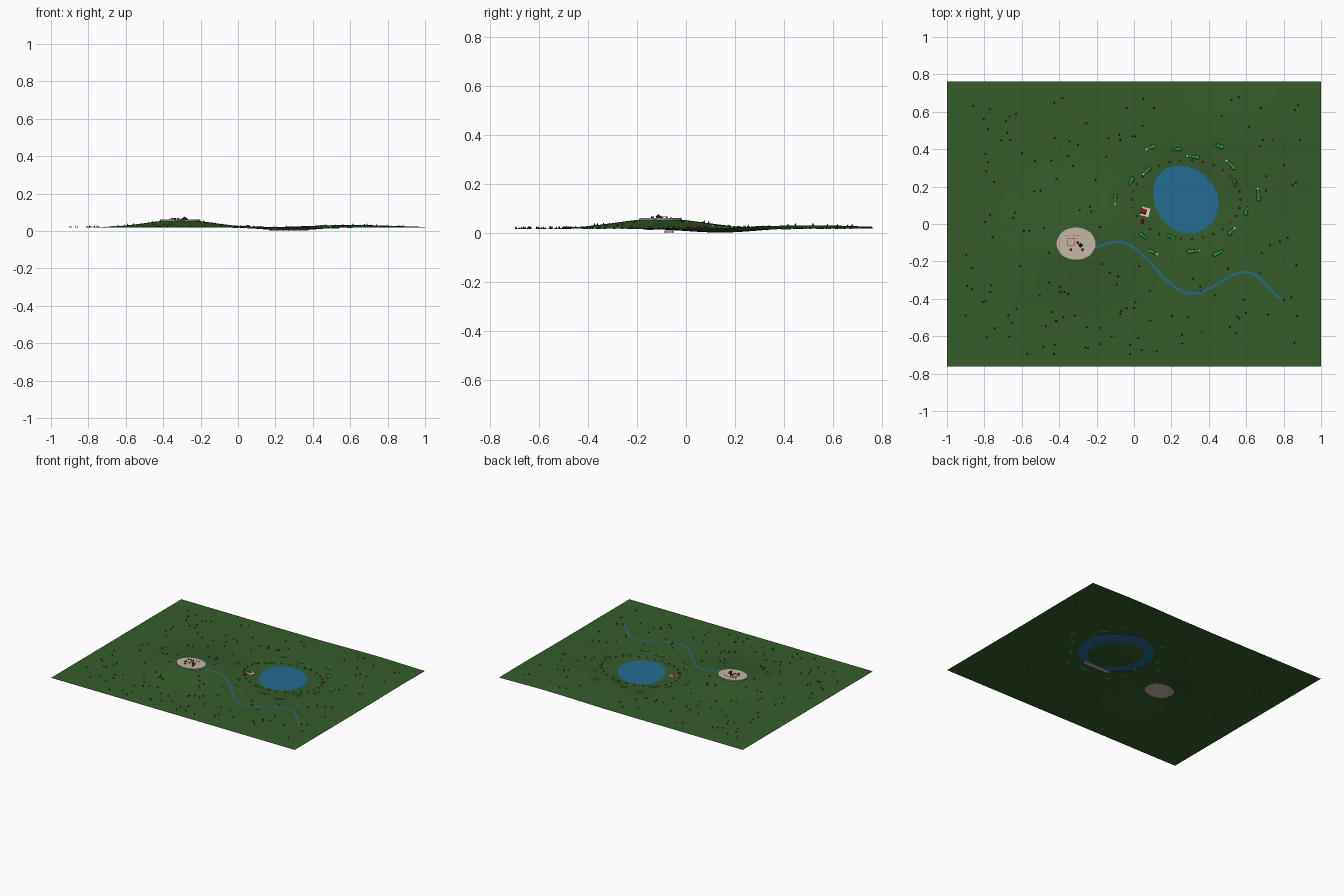
import bpy, bmesh, math, random
from mathutils import Matrix, Vector

cube = bpy.data.objects.get("Cube")
if cube:
    bpy.data.objects.remove(cube, do_unlink=True)
rng = random.Random(7)


def material(name, r, g, b):
    m = bpy.data.materials.new(name)
    m.use_nodes = True
    m.diffuse_color = (r, g, b, 1)
    m.node_tree.nodes["Principled BSDF"].inputs["Base Color"].default_value = (r, g, b, 1)
    return m


GRASS = material("grass green", .036, .107, .024)
WATER = material("water blue", .018, .15, .29)
STONE = material("pale stone", .55, .47, .37)
PINE = material("dark pine", .01, .035, .012)
LEAF = material("bright leaf", .03, .30, .05)
RED = material("red lacquer", .42, .02, .025)
WHITE = material("white plaster", .75, .72, .66)
WOOD = material("dark wood", .07, .035, .025)

POND = Vector((.29, .155))
HILL = Vector((-.31, -.105))
RING = Vector((.28, .13))


def bump(x, y, centre, size):
    return math.exp(-((x - centre[0]) ** 2 + (y - centre[1]) ** 2) / (2 * size * size))


def ground(x, y):
    z = .018 + .041 * bump(x, y, HILL, .18) + .014 * bump(x, y, (.6, .5), .24)
    return z - .018 * bump(x, y, POND, .15)


def finish(name, bm, mat, smooth=False):
    me = bpy.data.meshes.new(name)
    bm.to_mesh(me)
    bm.free()
    me.materials.append(mat)
    ob = bpy.data.objects.new(name, me)
    bpy.context.collection.objects.link(ob)
    for p in me.polygons:
        p.use_smooth = smooth
    return ob


def place(x, y, z, sx, sy, sz, turn=0):
    return (Matrix.Translation((x, y, z)) @ Matrix.Rotation(turn, 4, 'Z')
            @ Matrix.Diagonal((sx, sy, sz, 1)))


# Boxes and cones rest on the height given
def box(bm, x, y, z, sx, sy, sz, turn=0):
    bmesh.ops.create_cube(bm, size=1, matrix=place(x, y, z + sz / 2, sx, sy, sz, turn))


def cone(bm, x, y, z, r, h, sides=6, top=0, ry=None, turn=0):
    bmesh.ops.create_cone(bm, cap_ends=True, segments=sides, radius1=1, radius2=top, depth=1,
                          matrix=place(x, y, z + h / 2, r, ry or r, h, turn))


# Rolling ground with a hill and a hollow
bm = bmesh.new()
bmesh.ops.create_grid(bm, x_segments=100, y_segments=76, size=1)
for v in bm.verts:
    v.co.y *= .763
    v.co.z = ground(v.co.x, v.co.y)
finish("ground", bm, GRASS, True)

# Pond surface, tucked into the hollow
bm = bmesh.new()
bmesh.ops.create_circle(bm, cap_ends=True, segments=48, radius=.26,
                        matrix=Matrix.Translation((POND.x, POND.y, .0115)))
finish("pond_water", bm, WATER)

# Stream: smooth swings between bends, laid over the ground
bends = [(-.32, -.16), (-.09, -.095), (.31, -.372), (.6, -.257), (.84, -.42)]
path = []
for (x0, y0), (x1, y1) in zip(bends, bends[1:]):
    for i in range(16):
        t = i / 16
        x = x0 + (x1 - x0) * t
        if -.21 < x < .8:
            path.append(Vector((x, y0 + (y1 - y0) * (1 - math.cos(math.pi * t)) / 2)))
bm = bmesh.new()
last = None
for i, p in enumerate(path):
    d = (path[min(i + 1, len(path) - 1)] - path[max(i - 1, 0)]).normalized()
    side = Vector((-d.y, d.x)) * .006
    row = [bm.verts.new((q.x, q.y, ground(q.x, q.y) + .0025)) for q in (p + side, p - side)]
    if last:
        bm.faces.new((last[0], last[1], row[1], row[0]))
    last = row
finish("stream", bm, WATER)

# Stone terrace on the hilltop
bm = bmesh.new()
cone(bm, HILL.x, HILL.y, .053, .107, .008, 40, 1, .086)
finish("terrace", bm, STONE)
TOP = .061

# Red gate frame on the terrace
bm = bmesh.new()
gx, gy, half = -.335, -.097, .019
for s in (-1, 1):
    for t in (-1, 1):
        box(bm, gx + s * half, gy + t * half, TOP, .005, .005, .007, .3)
    box(bm, gx + s * half, gy, TOP + .005, .002, .03, .002)
    box(bm, gx, gy + s * half, TOP + .005, .03, .002, .002)
finish("gate_frame", bm, RED)

# Dark shrine, stools and a row of posts on the terrace
bm = bmesh.new()
box(bm, -.285, -.113, TOP, .02, .014, .007, .3)
cone(bm, -.285, -.113, TOP + .007, .012, .009, 4)
for x, y in ((-.337, -.137), (-.275, -.137), (-.3, -.1)):
    cone(bm, x, y, TOP, .007, .006, 8, .8)
for i in range(5):
    box(bm, -.365 + i * .022, -.062, TOP, .004, .004, .005)
finish("terrace_furniture", bm, WOOD)

# Planting beds around the pond, turned along the ring
beds = [(.09, .41), (.23, .4), (.32, .36), (.45, .42), (.52, .315), (.54, .225),
        (.665, .155), (.6, .07), (.52, -.04), (.45, -.155), (.315, -.145), (.2, -.07),
        (.1, -.15), (.05, -.065), (-.1, .135), (-.015, .23), (.07, .285)]
leaves, huts = bmesh.new(), bmesh.new()
for i, (x, y) in enumerate(beds):
    turn = math.atan2((y - RING.y) * 1.4, x - RING.x) + math.pi / 2
    along = Vector((math.cos(turn), math.sin(turn)))
    long = .034 if i in (2, 3, 4, 6, 9, 10) else .026
    for k in (-1, 0, 1):
        c = Vector((x, y)) + along * k * long * .55
        cone(leaves, c.x, c.y, ground(c.x, c.y) - .003, long * .5, .007, 7, .7,
             .012 - .003 * k, turn + k * .25)
    if i % 2 == 0:
        e = Vector((x, y)) + along * long
        box(huts, e.x, e.y, ground(e.x, e.y), .009, .007, .006, turn)
finish("planting_beds", leaves, LEAF)
finish("small_huts", huts, WHITE)

# Red lanterns on posts circling the pond
lamps, posts = bmesh.new(), bmesh.new()
count = 30
for i in range(count):
    a = math.tau * i / count
    x, y = RING.x + .29 * math.cos(a), RING.y + .212 * math.sin(a)
    z = ground(x, y)
    box(posts, x, y, z - .002, .002, .002, .006)
    cone(lamps, x, y, z + .003, .0055, .005, 6, .7)
finish("lanterns", lamps, RED)
finish("lantern_posts", posts, WOOD)

# Tea house on the bank
hx, hy = .06, .065
hz = ground(hx, hy)
bm = bmesh.new()
box(bm, hx, hy, hz - .002, .046, .046, .006, -.25)
finish("house_floor", bm, WHITE)
bm = bmesh.new()
cone(bm, hx - .008, hy + .002, hz + .007, .022, .008, 4, .2, turn=.5)
cone(bm, .045, .02, ground(.045, .02) + .004, .01, .006, 4)
finish("house_roofs", bm, RED)
bm = bmesh.new()
box(bm, hx - .008, hy + .002, hz, .022, .022, .008, -.25)
box(bm, .045, .02, ground(.045, .02) - .002, .009, .009, .007)
finish("house_walls", bm, WOOD)

# Low walkway under the south bank
bm = bmesh.new()
box(bm, .27, -.07, .002, .21, .03, .005)
finish("walkway", bm, STONE)
bm = bmesh.new()
for i in range(7):
    for s in (-1, 1):
        box(bm, .18 + i * .03, -.07 + s * .016, 0, .004, .004, .01)
finish("walkway_rails", bm, RED)

# Scattered pines, kept off the pond garden and terrace
bm = bmesh.new()
trees = 0
while trees < 150:
    x, y = rng.uniform(-.9, .9), rng.uniform(-.7, .7)
    if (Vector((x, y)) - RING).length < .42 or (Vector((x, y)) - HILL).length < .15:
        continue
    cone(bm, x, y, ground(x, y) - .001, .005, rng.uniform(.008, .012))
    trees += 1
finish("pine_trees", bm, PINE)
